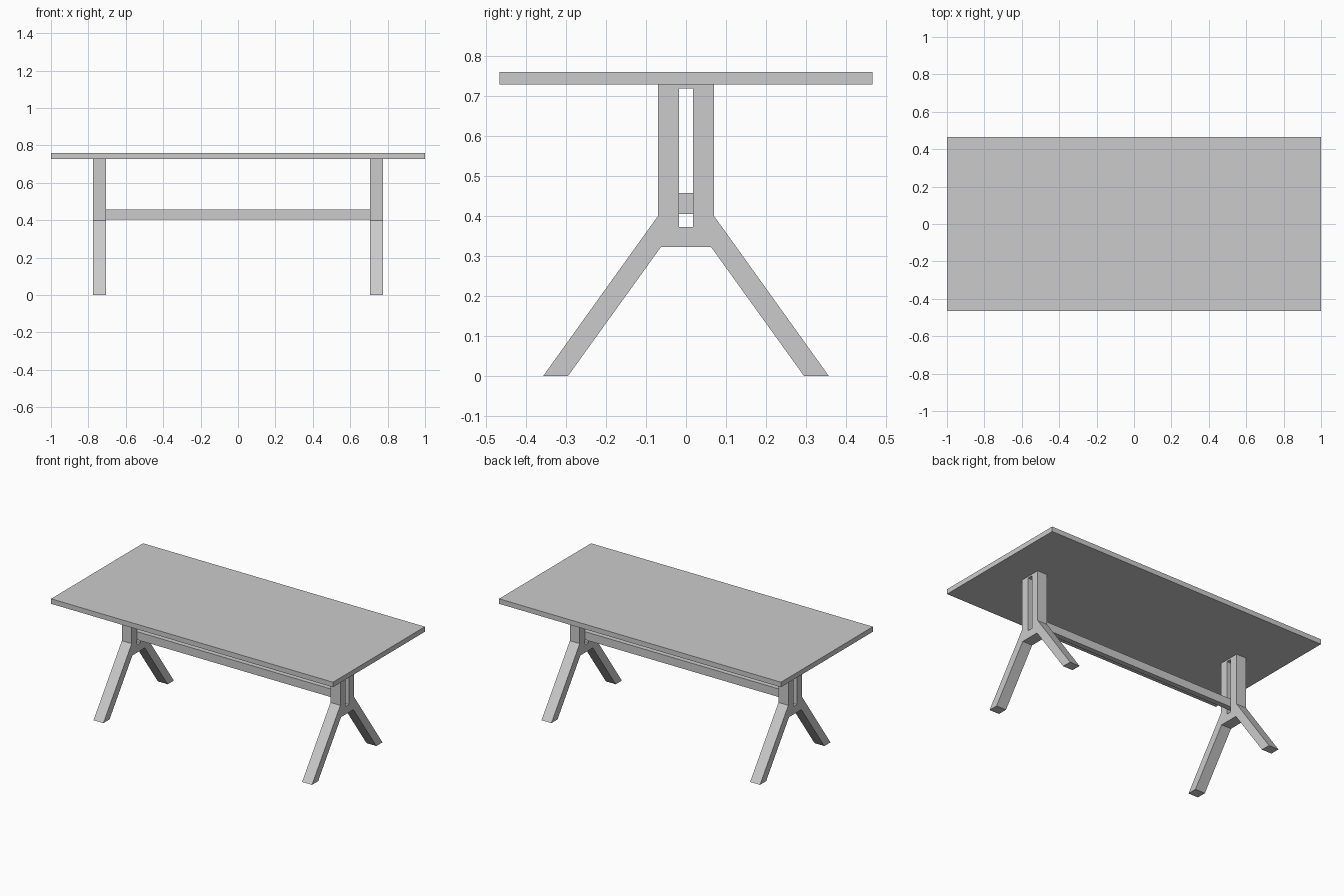
import bpy
import bmesh

if "Cube" in bpy.data.objects:
    bpy.data.objects.remove(bpy.data.objects["Cube"], do_unlink=True)

# One plain light grey finish
grey = bpy.data.materials.new("light_grey")
grey.use_nodes = True
colour = (0.6, 0.6, 0.6, 1)
grey.diffuse_color = colour
grey.node_tree.nodes["Principled BSDF"].inputs["Base Color"].default_value = colour


def add_object(name, bm):
    bmesh.ops.recalc_face_normals(bm, faces=bm.faces)
    mesh = bpy.data.meshes.new(name)
    bm.to_mesh(mesh)
    bm.free()
    mesh.materials.append(grey)
    obj = bpy.data.objects.new(name, mesh)
    bpy.context.collection.objects.link(obj)
    return obj


def add_box(name, half_x, half_y, z_low, z_high):
    bm = bmesh.new()
    bmesh.ops.create_cube(bm, size=2)
    for v in bm.verts:
        v.co.x *= half_x
        v.co.y *= half_y
        v.co.z = z_high if v.co.z > 0 else z_low
    return add_object(name, bm)


def add_trestle(name, x_inner, x_outer):
    # Half of the forked frame: splayed leg, upright post and half the slot
    profile = [(0, 0.322), (0.063, 0.322), (0.295, 0), (0.357, 0),
               (0.07, 0.4), (0.07, 0.728), (0, 0.728), (0, 0.718),
               (0.017, 0.718), (0.017, 0.372), (0, 0.372)]
    bm = bmesh.new()
    face = bm.faces.new([bm.verts.new((x_inner, y, z)) for y, z in profile])
    result = bmesh.ops.extrude_face_region(bm, geom=[face], use_keep_orig=True)
    for item in result["geom"]:
        if isinstance(item, bmesh.types.BMVert):
            item.co.x = x_outer
    # Open the seam so that the mirrored halves join cleanly
    seam = [f for f in bm.faces if all(abs(v.co.y) < 1e-5 for v in f.verts)]
    bmesh.ops.delete(bm, geom=seam, context="FACES_ONLY")
    obj = add_object(name, bm)
    mirror = obj.modifiers.new("front_back_mirror", "MIRROR")
    mirror.use_axis = (False, True, False)
    mirror.use_clip = True
    return obj


# Tabletop and the long stretcher that passes into both slots
add_box("tabletop", 1.0, 0.466, 0.728, 0.76)
add_box("stretcher", 0.74, 0.017, 0.405, 0.457)

# A trestle at each end
for side, sign in (("left", 1), ("right", -1)):
    add_trestle(side + "_trestle", sign * 0.705, sign * 0.775)
